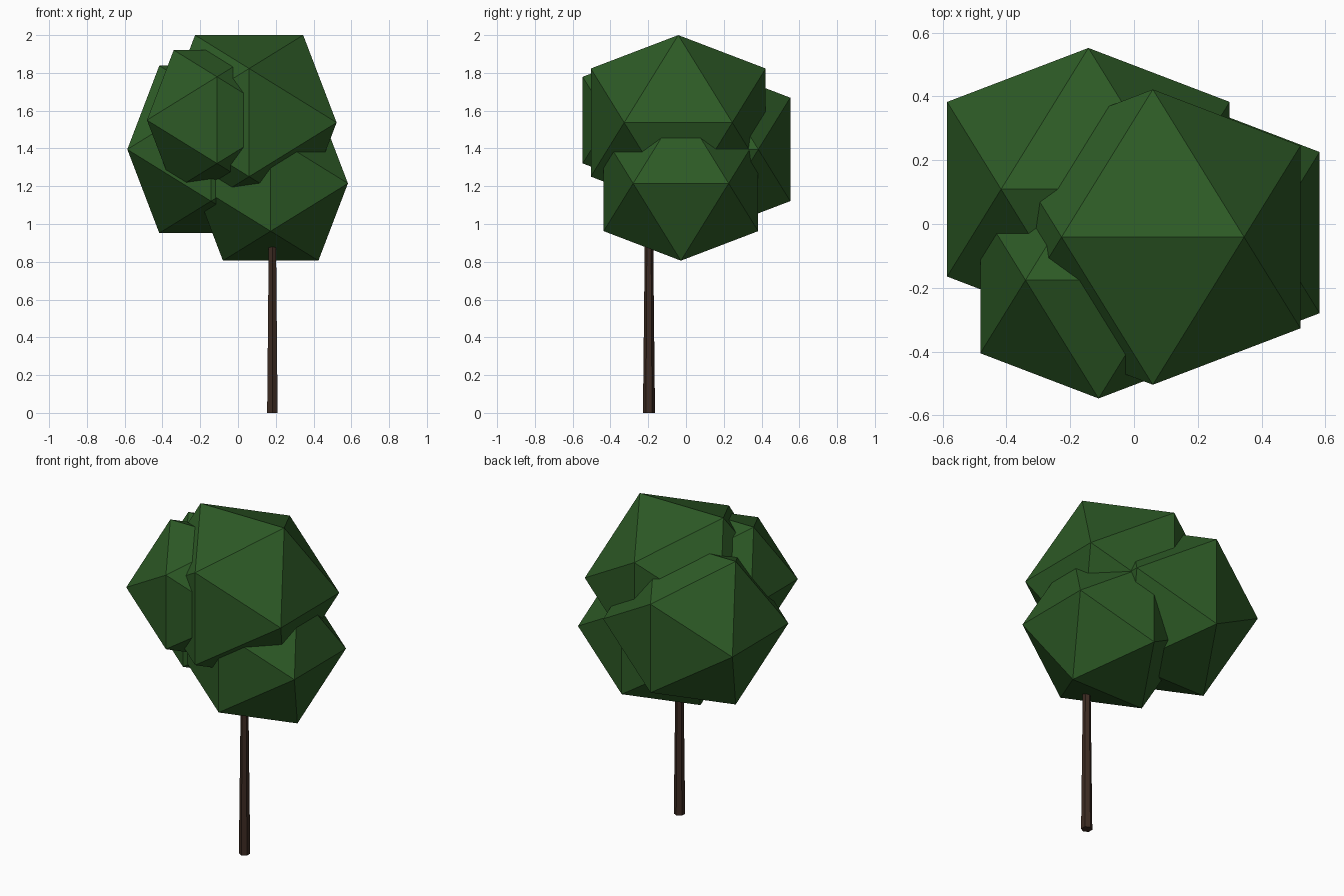
import bpy
import bmesh
from math import pi, sqrt
from mathutils import Matrix, Vector

if "Cube" in bpy.data.objects:
    bpy.data.objects.remove(bpy.data.objects["Cube"], do_unlink=True)


def make_material(name, color):
    mat = bpy.data.materials.new(name)
    mat.use_nodes = True
    mat.diffuse_color = color
    mat.node_tree.nodes["Principled BSDF"].inputs["Base Color"].default_value = color
    return mat


def add_object(name, bm, mat):
    bmesh.ops.recalc_face_normals(bm, faces=bm.faces)
    mesh = bpy.data.meshes.new(name)
    bm.to_mesh(mesh)
    bm.free()
    mesh.materials.append(mat)
    obj = bpy.data.objects.new(name, mesh)
    bpy.context.collection.objects.link(obj)
    return obj


def foliage_clump(name, center, reach, mat):
    """Icosahedron from three golden rectangles, with a level edge on top."""
    short = reach * 2 / (1 + sqrt(5))
    bm = bmesh.new()
    for s in (-short, short):
        for r in (-reach, reach):
            for corner in ((s, 0, r), (0, r, s), (r, s, 0)):
                bm.verts.new(Vector(center) + Vector(corner))
    bmesh.ops.convex_hull(bm, input=bm.verts)
    return add_object(name, bm, mat)


leaf_green = make_material("leaf green", (0.026, 0.102, 0.019, 1))
bark_brown = make_material("bark brown", (0.046, 0.024, 0.016, 1))

# Tapered six-sided trunk, ending inside the lowest clump
trunk_height = 1.2
bm = bmesh.new()
bmesh.ops.create_cone(
    bm, cap_ends=True, segments=6, radius1=0.032, radius2=0.019, depth=trunk_height,
    matrix=Matrix.Translation((0.182, -0.196, trunk_height / 2)) @ Matrix.Rotation(pi / 6, 4, "Z"))
# Turn the trunk so that corners face front and back
ys = [v.co.y for v in bm.verts]
xs = [v.co.x for v in bm.verts]
if max(ys) - min(ys) < max(xs) - min(xs):
    bmesh.ops.rotate(bm, verts=bm.verts, cent=(0.182, -0.196, 0),
                     matrix=Matrix.Rotation(pi / 6, 3, "Z"))
add_object("trunk", bm, bark_brown)

# Overlapping crown clumps: name, centre, reach
for name, center, reach in (
    ("crown_top", (0.059, -0.041, 1.537), 0.463),
    ("crown_lower", (0.173, -0.027, 1.215), 0.409),
    ("crown_back", (-0.143, 0.109, 1.395), 0.443),
    ("crown_front", (-0.111, -0.176, 1.55), 0.371),
):
    foliage_clump(name, center, reach, leaf_green)
